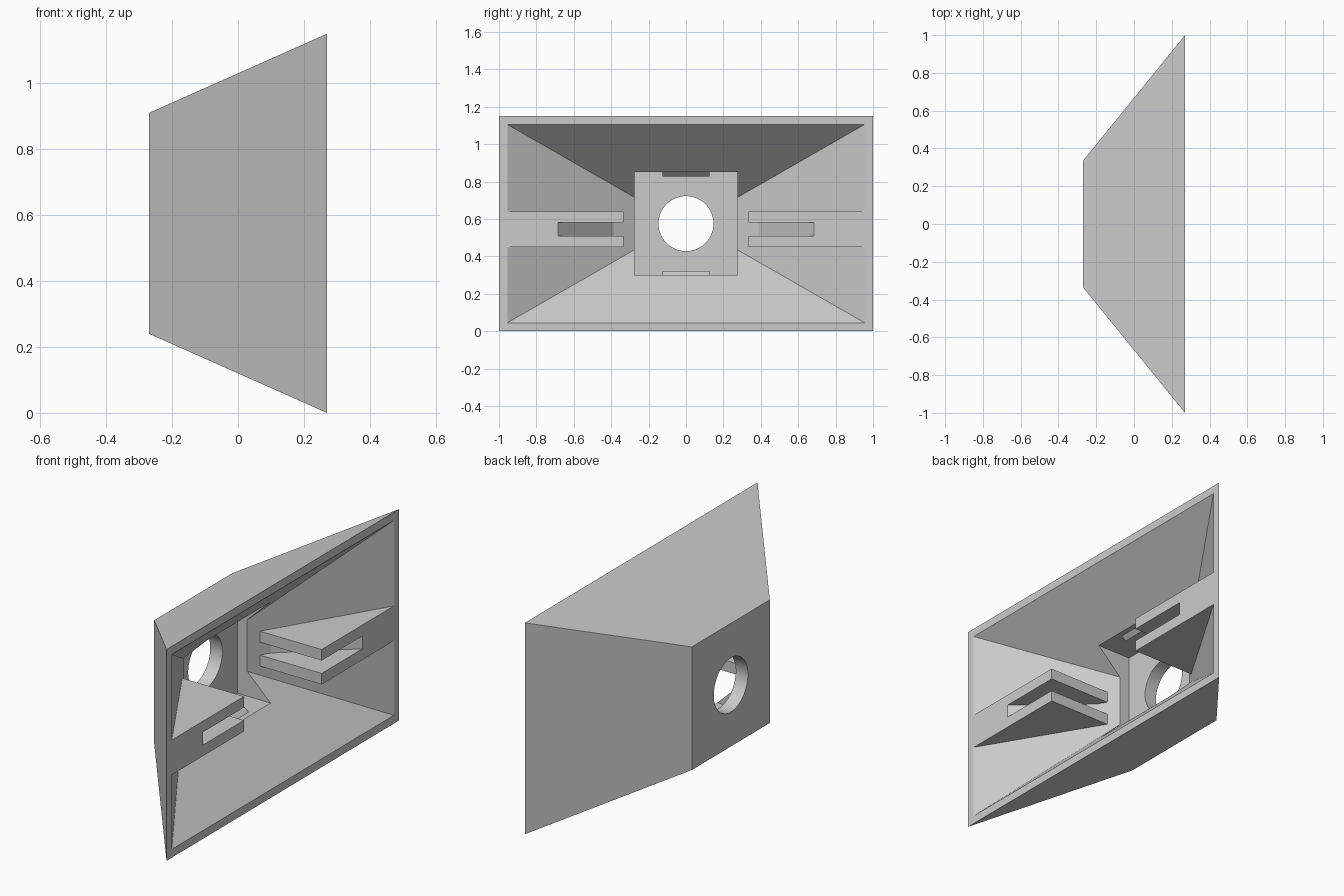
import bpy, bmesh, math
from mathutils import Matrix

cube = bpy.data.objects.get("Cube")
if cube:
    bpy.data.objects.remove(cube, do_unlink=True)

MID = 0.575  # height of the axis

grey = bpy.data.materials.new("light_grey")
grey.use_nodes = True
colour = (0.6, 0.6, 0.6, 1)
grey.diffuse_color = colour
grey.node_tree.nodes["Principled BSDF"].inputs["Base Color"].default_value = colour


def make(name, bm):
    bmesh.ops.recalc_face_normals(bm, faces=bm.faces)
    mesh = bpy.data.meshes.new(name)
    bm.to_mesh(mesh)
    bm.free()
    mesh.materials.append(grey)
    obj = bpy.data.objects.new(name, mesh)
    bpy.context.collection.objects.link(obj)
    return obj


def frustum(name, x0, y0, z0, x1, y1, z1):
    """Rectangular taper along x; y and z are half sizes at each end."""
    bm = bmesh.new()
    rings = [[bm.verts.new((x, sy * y, MID + sz * z))
              for sy, sz in ((-1, -1), (1, -1), (1, 1), (-1, 1))]
             for x, y, z in ((x0, y0, z0), (x1, y1, z1))]
    for ring in rings:
        bm.faces.new(ring)
    for i in range(4):
        j = (i + 1) % 4
        bm.faces.new((rings[0][i], rings[0][j], rings[1][j], rings[1][i]))
    return make(name, bm)


def prism(name, points, offset):
    """Polygon of 3D points extruded by an offset."""
    bm = bmesh.new()
    face = bm.faces.new([bm.verts.new(p) for p in points])
    top = bmesh.ops.extrude_face_region(bm, geom=[face])["geom"]
    bmesh.ops.translate(bm, vec=offset, verts=[v for v in top if isinstance(v, bmesh.types.BMVert)])
    return make(name, bm)


# Tapered housing, hollowed from its open side
housing = frustum("housing", -0.27, 0.335, 0.335, 0.27, 1, 0.575)
dy, dz = 0.68 / 0.407, 0.39 / 0.407
cavity = frustum("cavity_cutter", -0.137, 0.275, 0.14,
                 0.37, 0.955 + 0.1 * dy, 0.53 + 0.1 * dz)
pocket = frustum("pocket_cutter", -0.197, 0.275, 0.275, 0.1, 0.275, 0.275)
bm = bmesh.new()
bmesh.ops.create_cone(bm, cap_ends=True, segments=64, radius1=0.147, radius2=0.147, depth=0.4,
                      matrix=Matrix.Translation((-0.25, 0, MID)) @ Matrix.Rotation(math.pi / 2, 4, "Y"))
hole = make("hole_cutter", bm)

bpy.context.view_layer.objects.active = housing
for cutter in (cavity, pocket, hole):
    mod = housing.modifiers.new(cutter.name, "BOOLEAN")
    mod.operation = "DIFFERENCE"
    mod.solver = "EXACT"
    mod.object = cutter
    bpy.ops.object.modifier_apply(modifier=mod.name)
    bpy.data.objects.remove(cutter, do_unlink=True)
bpy.ops.object.select_all(action="DESELECT")
housing.select_set(True)
bpy.ops.object.shade_smooth_by_angle(angle=math.radians(20))

# Slotted side brackets: two plates with a shorter core between them
for side, s in (("left", 1), ("right", -1)):
    for part, inner, low, high in (("lower_plate", 0.334, 0.45, 0.51),
                                   ("slot_core", 0.685, 0.51, 0.58),
                                   ("upper_plate", 0.334, 0.58, 0.64)):
        outline = [(0.27, inner), (0.27, 0.955), (-0.13, 0.334)]
        if part != "slot_core":
            outline.append((-0.1, 0.334))
        prism(f"{side}_{part}", [(x, s * y, low) for x, y in outline], (0, 0, high - low))

# Small snap ridges on the pocket floor and ceiling
for name, s in (("upper_ridge", 1), ("lower_ridge", -1)):
    prism(name, [(x, -0.125, MID + s * h) for x, h in
                 ((-0.072, 0.275), (-0.024, 0.275), (-0.048, 0.253))], (0, 0.25, 0))
